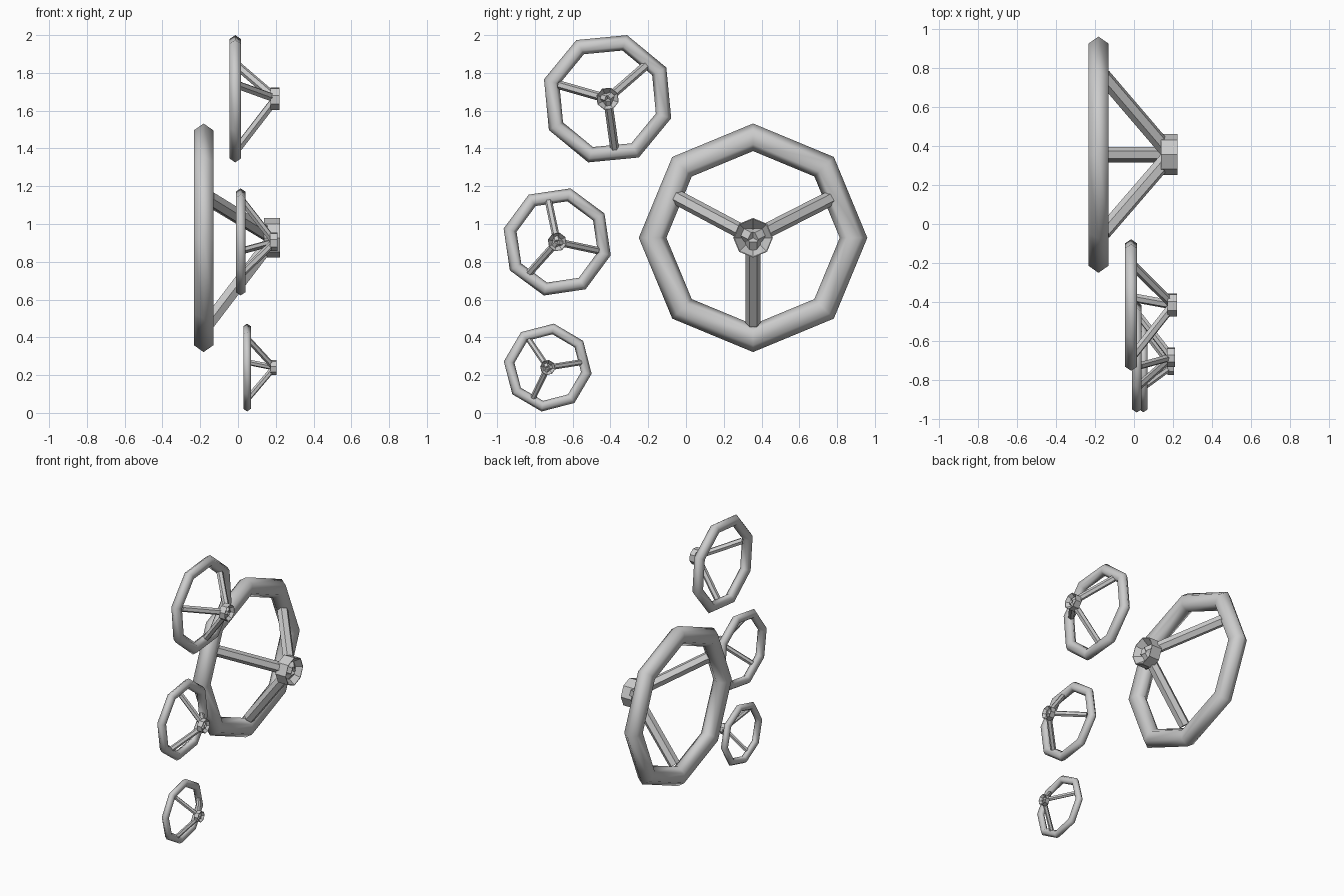
import bpy, bmesh, math
from mathutils import Vector

if "Cube" in bpy.data.objects:
    bpy.data.objects.remove(bpy.data.objects["Cube"], do_unlink=True)

grey = bpy.data.materials.new("light_grey")
grey.use_nodes = True
grey.diffuse_color = (0.6, 0.6, 0.6, 1)
grey.node_tree.nodes["Principled BSDF"].inputs["Base Color"].default_value = (0.6, 0.6, 0.6, 1)


def polar(r, x, angle):
    """Point at radius r around the x axis."""
    return Vector((x, r * math.cos(angle), r * math.sin(angle)))


def finish(name, bm, centre, scale, smooth):
    bmesh.ops.recalc_face_normals(bm, faces=bm.faces)
    mesh = bpy.data.meshes.new(name)
    bm.to_mesh(mesh)
    bm.free()
    mesh.materials.append(grey)
    for p in mesh.polygons:
        p.use_smooth = smooth
    ob = bpy.data.objects.new(name, mesh)
    ob.location = centre
    ob.scale = (scale,) * 3
    bpy.context.collection.objects.link(ob)


def lathe(profile, turn, sides=8):
    """Closed (radius, x) profile swept around the x axis."""
    bm = bmesh.new()
    rings = [[bm.verts.new(polar(r, x, turn + math.tau * i / sides)) for r, x in profile]
             for i in range(sides)]
    n = len(profile)
    for i in range(sides):
        a, b = rings[i], rings[(i + 1) % sides]
        for j in range(n):
            k = (j + 1) % n
            bm.faces.new((a[j], b[j], b[k], a[k]))
    return bm


def rod(start, end, side, radius):
    """Six-sided rod with a corner pointing along side."""
    axis = (end - start).normalized()
    up = axis.cross(side)
    bm = bmesh.new()
    ends = []
    for p in (start, end):
        ends.append([bm.verts.new(p + radius * (math.cos(t) * side + math.sin(t) * up))
                     for t in (math.tau * i / 6 for i in range(6))])
        bm.faces.new(ends[-1])
    for i in range(6):
        j = (i + 1) % 6
        bm.faces.new((ends[0][i], ends[0][j], ends[1][j], ends[1][i]))
    return bm


# Hexagonal rim section and funnel-shaped hub section
rim_profile = [(0.532 + 0.073 * math.cos(math.tau * i / 6),
                0.06 * math.sin(math.tau * i / 6)) for i in range(6)]
hub_profile = [(0.105, 0.32), (0.105, 0.405), (0.1, 0.405), (0.045, 0.335)]

# Wheel name, centre, scale, rim turn, spoke angles
wheels = [
    ("large", (-0.182, 0.355, 0.927), 1, 0, (270, 152, 27)),
    ("upper", (-0.015, -0.415, 1.663), 0.582, -17, (278, 164, 41)),
    ("middle", (0.014, -0.682, 0.905), 0.483, -14, (228, 102, -12)),
    ("lower", (0.048, -0.732, 0.24), 0.388, -8, (244, 124, 9)),
]
for name, centre, scale, turn, spokes in wheels:
    turn = math.radians(turn)
    finish(name + "_rim", lathe(rim_profile, turn), centre, scale, True)
    finish(name + "_hub", lathe(hub_profile, turn), centre, scale, False)
    for i, deg in enumerate(spokes):
        a = math.radians(deg)
        bm = rod(polar(0.45, 0.027, a), polar(0, 0.37, a), polar(1, 0, a + math.pi / 2), 0.04)
        finish(f"{name}_spoke_{i + 1}", bm, centre, scale, False)
